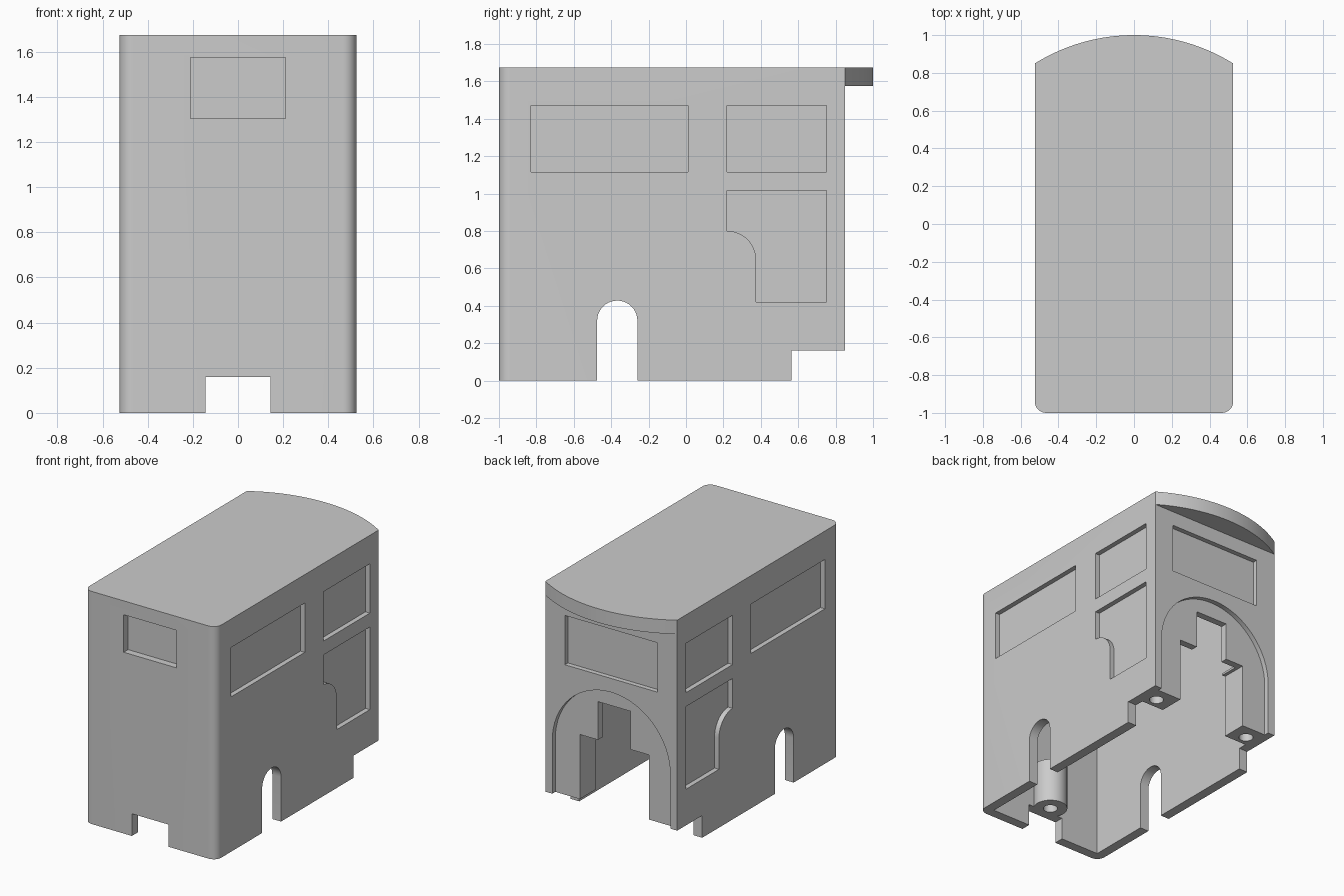
import bpy
import bmesh
from math import cos, sin, pi, radians

cube = bpy.data.objects.get("Cube")
if cube:
    bpy.data.objects.remove(cube, do_unlink=True)

grey = bpy.data.materials.new("light_grey")
grey.use_nodes = True
colour = (0.6, 0.6, 0.6, 1)
grey.diffuse_color = colour
grey.node_tree.nodes["Principled BSDF"].inputs["Base Color"].default_value = colour

HALF, FRONT, BACK, TOP = 0.525, -1.0, 0.85, 1.675
WALL, RECESS, SILL = 0.07, 0.035, 0.16


def arc(cx, cy, r, start, end, n=12):
    angles = [radians(start + (end - start) * i / n) for i in range(n + 1)]
    return [(cx + r * cos(a), cy + r * sin(a)) for a in angles]


def rect(a0, b0, a1, b1):
    return [(a0, b0), (a1, b0), (a1, b1), (a0, b1)]


def prism(name, points, axis, lo, hi):
    """Extrude a 2D profile along the given axis."""
    place = {"X": lambda a, b, d: (d, a, b),
             "Y": lambda a, b, d: (a, d, b),
             "Z": lambda a, b, d: (a, b, d)}[axis]
    bm = bmesh.new()
    ends = [[bm.verts.new(place(a, b, d)) for a, b in points] for d in (lo, hi)]
    for ring in ends:
        bm.faces.new(ring)
    n = len(points)
    for i in range(n):
        j = (i + 1) % n
        bm.faces.new((ends[0][i], ends[0][j], ends[1][j], ends[1][i]))
    bmesh.ops.recalc_face_normals(bm, faces=bm.faces)
    mesh = bpy.data.meshes.new(name)
    bm.to_mesh(mesh)
    bm.free()
    mesh.materials.append(grey)
    obj = bpy.data.objects.new(name, mesh)
    bpy.context.collection.objects.link(obj)
    return obj


def combine(tool, operation="DIFFERENCE"):
    """Apply a boolean to the body and discard the tool."""
    mod = body.modifiers.new("shape", "BOOLEAN")
    mod.operation, mod.solver, mod.object = operation, "EXACT", tool
    bpy.ops.object.select_all(action="DESELECT")
    body.select_set(True)
    bpy.context.view_layer.objects.active = body
    bpy.ops.object.modifier_apply(modifier=mod.name)
    bpy.data.objects.remove(tool, do_unlink=True)


def cut(points, axis, lo, hi):
    combine(prism("cutter", points, axis, lo, hi))


# Outer shell with rounded front corners, hollow from below
r = 0.06
plan = (arc(-HALF + r, FRONT + r, r, 180, 270, 8)
        + arc(HALF - r, FRONT + r, r, 270, 360, 8)
        + [(HALF, BACK), (-HALF, BACK)])
body = prism("cabin_body", plan, "Z", 0, TOP)
cut(rect(-HALF + WALL, FRONT + WALL, HALF - WALL, 0.765), "Z", -0.1, TOP - WALL)

# Rear screw pillars and the front screw boss
for s in (-1, 1):
    combine(prism("pillar", rect(s * 0.25, 0.63, s * 0.5, 0.79), "Z", 0.1, 0.64), "UNION")
boss_y = -0.88
combine(prism("boss", arc(0, boss_y, 0.115, 0, 337.5, 31), "Z", SILL, 0.48), "UNION")

# Arched side slots, rear bottom notch and front bottom notch
cut([(-0.475, -0.1)] + arc(-0.3675, 0.32, 0.1075, 180, 0, 20) + [(-0.26, -0.1)], "X", -1, 1)
cut(rect(0.565, -0.1, 1.1, SILL), "X", -1, 1)
cut(rect(-0.145, -0.1, 0.145, SILL), "Y", -1.1, -0.7)

# Recessed rear arch with the stepped opening through it
cut([(-0.47, 0)] + arc(0, 0.545, 0.47, 180, 0, 32) + [(0.47, 0)], "Y", BACK - RECESS, 1.1)
cut([(-0.275, 0), (0.275, 0), (0.275, 0.625), (0.13, 0.625),
     (0.13, 0.9), (-0.13, 0.9), (-0.13, 0.625), (-0.275, 0.625)], "Y", 0.6, 1.0)

# Recessed side windows and door panels
door = ([(0.375, 0.42), (0.75, 0.42), (0.75, 1.015), (0.22, 1.015)]
        + arc(0.22, 0.645, 0.155, 90, 0, 12))
for s in (-1, 1):
    for panel in (rect(-0.83, 1.115, 0.01, 1.47), rect(0.22, 1.115, 0.75, 1.47), door):
        cut(panel, "X", s * (HALF - RECESS), s * 0.7)

# Recessed front and rear windows
cut(rect(-0.21, 1.305, 0.21, 1.575), "Y", -1.1, FRONT + 0.05)
cut(rect(-0.37, 1.115, 0.37, 1.47), "Y", BACK - RECESS, 1.1)

# Screw holes
for x, y in ((-0.395, 0.706), (0.395, 0.706), (0, boss_y)):
    cut(arc(x, y, 0.048, 0, 345, 23), "Z", 0.05, 0.4)

# Curved roof overhang at the rear
rise = 1.0 - BACK
radius = (HALF ** 2 + rise ** 2) / (2 * rise)
half_angle = 32.0
centre = 1.0 - radius
curve = [p for p in arc(0, centre, radius, 90 - half_angle, 90 + half_angle, 32)]
curve = [(HALF, BACK)] + [p for p in curve if p[1] > BACK + 0.001] + [(-HALF, BACK)]
roof = prism("roof_overhang", curve, "Z", TOP - 0.1, TOP)

for obj in (body, roof):
    bpy.ops.object.select_all(action="DESELECT")
    obj.select_set(True)
    bpy.context.view_layer.objects.active = obj
    bpy.ops.object.shade_smooth_by_angle(angle=radians(30))
